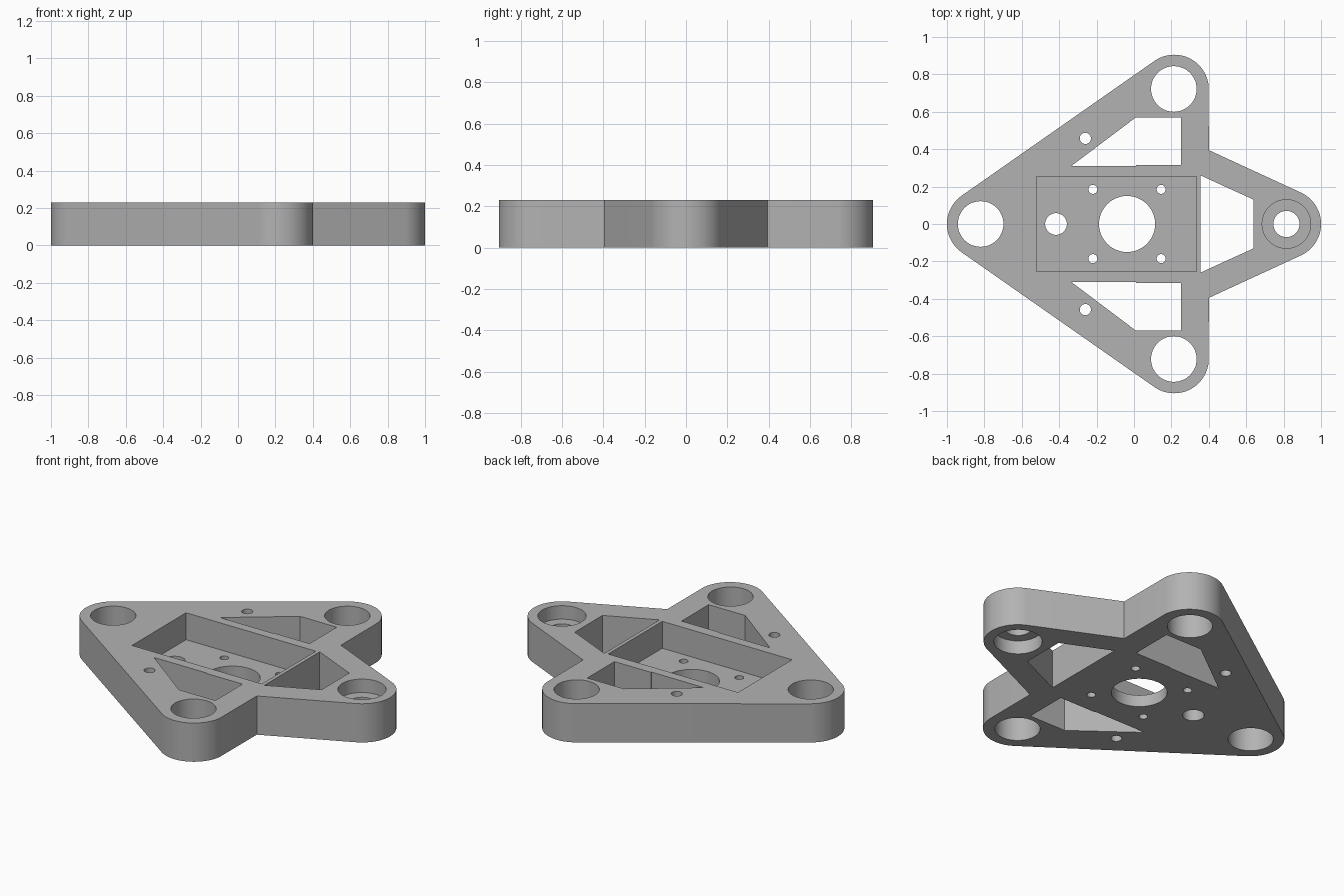
import bpy, bmesh
from math import cos, sin, atan2, hypot, acos, pi, radians

cube = bpy.data.objects.get("Cube")
if cube:
    bpy.data.objects.remove(cube, do_unlink=True)

HEIGHT = 0.23
BOSS_R = 0.185
FLOOR = 0.07

grey = bpy.data.materials.new("plain grey")
grey.use_nodes = True
colour = (0.45, 0.45, 0.45, 1)
grey.diffuse_color = colour
grey.node_tree.nodes["Principled BSDF"].inputs["Base Color"].default_value = colour


def prism(name, points, z0, z1):
    """Extrude a flat counter-clockwise profile from z0 to z1."""
    bm = bmesh.new()
    face = bm.faces.new([bm.verts.new((x, y, z0)) for x, y in points])
    top = bmesh.ops.extrude_face_region(bm, geom=[face])["geom"]
    bmesh.ops.translate(bm, vec=(0, 0, z1 - z0),
                        verts=[v for v in top if isinstance(v, bmesh.types.BMVert)])
    bmesh.ops.recalc_face_normals(bm, faces=bm.faces)
    mesh = bpy.data.meshes.new(name)
    bm.to_mesh(mesh)
    bm.free()
    mesh.materials.append(grey)
    obj = bpy.data.objects.new(name, mesh)
    bpy.context.collection.objects.link(obj)
    return obj


def arc(cx, cy, r, a0, a1, steps):
    return [(cx + r * cos(a0 + (a1 - a0) * i / steps),
             cy + r * sin(a0 + (a1 - a0) * i / steps)) for i in range(steps + 1)]


def mirrored(points):
    return [(x, -y) for x, y in reversed(points)]


# Outline: rounded bosses joined by tangent edges, mirrored across y
side, end, inner = (0.215, 0.72), (0.815, 0), (0.4, 0.395)
slope = atan2(side[1], side[0] + 0.815) + pi / 2
reach = hypot(inner[0] - end[0], inner[1])
nose = atan2(inner[1], inner[0] - end[0]) - acos(BOSS_R / reach)
half = arc(*end, BOSS_R, 0, nose, 16)[1:]
half += [inner] + arc(*side, BOSS_R, 0.1, slope, 28)
half += arc(-0.815, 0, BOSS_R, slope, pi, 16)[:-1]
outline = half + [(-1, 0)] + mirrored(half) + [(1, 0)]
plate = prism("mounting_plate", outline, 0, HEIGHT)

# Cutters
cutters = []


def cut(points, z0=-0.1, z1=HEIGHT + 0.1):
    cutters.append(prism("cutter", points, z0, z1))


def hole(x, y, r, z0=-0.1, z1=HEIGHT + 0.1):
    cut(arc(x, y, r, 0, 2 * pi, 48)[:-1], z0, z1)


# Recessed pocket and triangular windows
cut([(-0.52, -0.253), (0.333, -0.253), (0.333, 0.255), (-0.52, 0.255)], FLOOR)
cut([(0.355, -0.26), (0.64, -0.13), (0.64, 0.13), (0.355, 0.26)])
window = [(-0.335, 0.31), (0.01, 0.31), (0.01, 0.315), (0.25, 0.315),
          (0.25, 0.57), (0.01, 0.57)]
cut(window)
cut(mirrored(window))

# Boss holes, with the end boss counterbored from both faces
hole(-0.82, 0, 0.122)
hole(*end, 0.07)
hole(*end, 0.13, z0=0.15)
hole(*end, 0.13, z1=0.08)

# Shaft holes and mirrored screw holes
hole(-0.037, 0, 0.15)
hole(-0.417, 0, 0.058)
for s in (1, -1):
    hole(0.213, s * 0.722, 0.122)
    hole(-0.26, s * 0.458, 0.03)
    for x in (-0.22, 0.145):
        hole(x, s * 0.185, 0.024)

# Carve the plate and discard the cutters
bpy.context.view_layer.objects.active = plate
for cutter in cutters:
    cutter.hide_render = True
    mod = plate.modifiers.new("carve", "BOOLEAN")
    mod.operation = "DIFFERENCE"
    mod.solver = "EXACT"
    mod.object = cutter
    bpy.ops.object.modifier_apply(modifier=mod.name)
for cutter in cutters:
    bpy.data.objects.remove(cutter, do_unlink=True)

bpy.ops.object.select_all(action="DESELECT")
plate.select_set(True)
bpy.ops.object.shade_smooth_by_angle(angle=radians(25))
